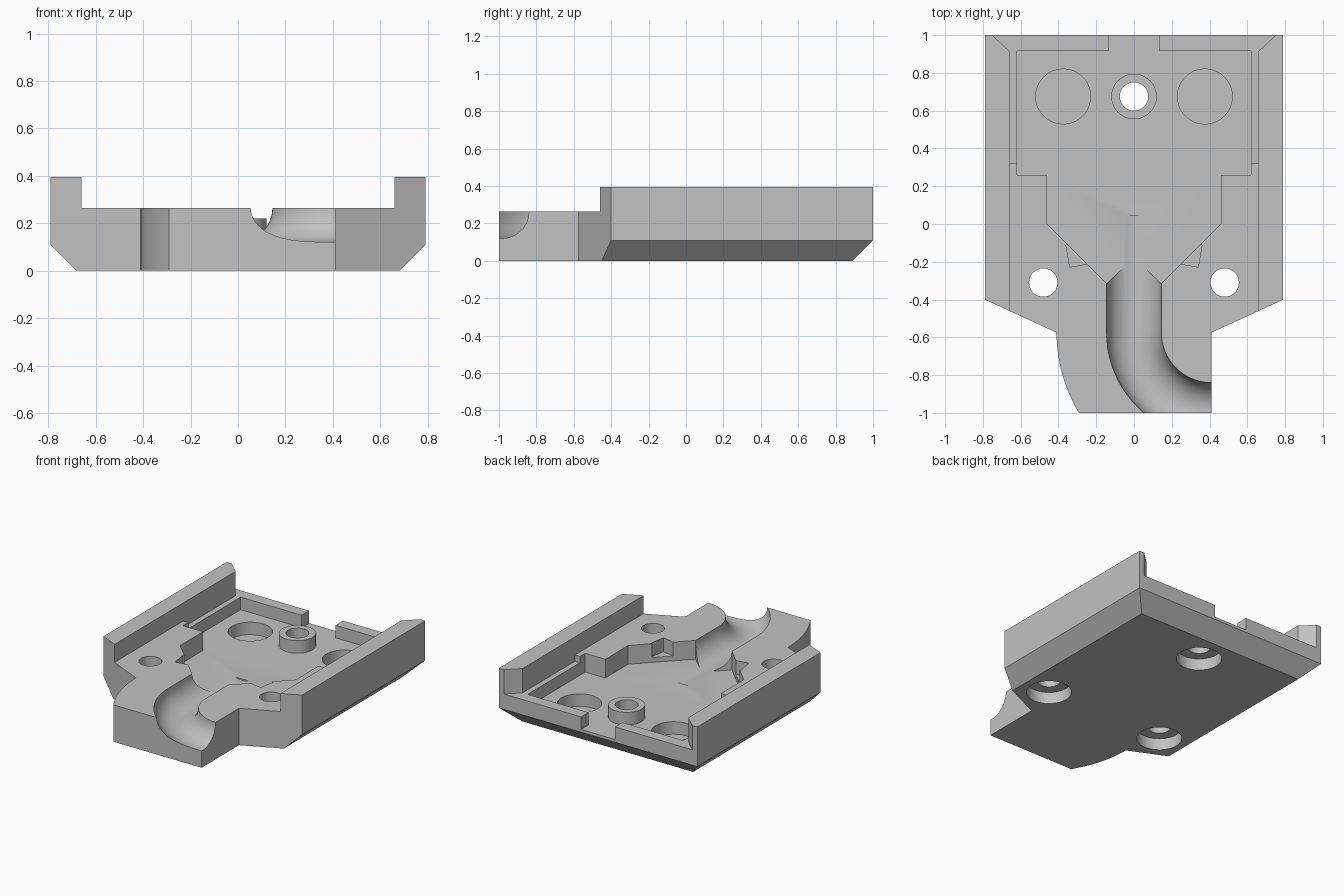
import bpy, bmesh, math
from mathutils import Vector

if "Cube" in bpy.data.objects:
    bpy.data.objects.remove(bpy.data.objects["Cube"])

RIM, LAND, RAIL, FLOOR = 0.22, 0.265, 0.395, 0.13
grey = bpy.data.materials.new("grey plastic")
grey.diffuse_color = (0.54, 0.54, 0.54, 1)
grey.use_nodes = True
grey.node_tree.nodes["Principled BSDF"].inputs["Base Color"].default_value = grey.diffuse_color


def make(name, bm):
    bmesh.ops.recalc_face_normals(bm, faces=bm.faces[:])
    me = bpy.data.meshes.new(name)
    bm.to_mesh(me)
    bm.free()
    me.materials.append(grey)
    ob = bpy.data.objects.new(name, me)
    bpy.context.scene.collection.objects.link(ob)
    return ob


def loft(name, rings):
    """Closed solid through matching rings of points."""
    bm = bmesh.new()
    vs = [[bm.verts.new(p) for p in r] for r in rings]
    n = len(vs[0])
    for a, b in zip(vs, vs[1:]):
        for i in range(n):
            j = (i + 1) % n
            bm.faces.new((a[i], a[j], b[j], b[i]))
    bm.faces.new(vs[0])
    bm.faces.new(vs[-1])
    return make(name, bm)


def prism(name, pts, z0, z1):
    return loft(name, [[(x, y, z) for x, y in pts] for z in (z0, z1)])


def disc(name, x, y, r, z0, z1, n=64):
    pts = [(x + r * math.cos(math.tau * i / n), y + r * math.sin(math.tau * i / n)) for i in range(n)]
    return prism(name, pts, z0, z1)


def mirrored(half):
    return half + [(-x, y) for x, y in reversed(half)]


def combine(body, tool, op='DIFFERENCE'):
    m = body.modifiers.new("cut", 'BOOLEAN')
    m.operation, m.solver, m.object = op, 'EXACT', tool
    dg = bpy.context.evaluated_depsgraph_get()
    me = bpy.data.meshes.new_from_object(body.evaluated_get(dg))
    body.modifiers.clear()
    body.data = me
    bpy.data.objects.remove(tool)


# Plan outline, with the curved flank of the spout
flank = []
for i in range(17):
    y = -0.575 - 0.425 * i / 16
    flank.append((0.41 - math.sqrt(0.82 ** 2 - (y + 0.575) ** 2), y))
plan = [(0.79, 1), (-0.79, 1), (-0.79, -0.4)] + flank + [(0.41, -1), (0.41, -0.575), (0.79, -0.4)]
body = prism("base_plate", plan, 0, RAIL)

# Channel cross-section with side rails and chamfered lower edges
section = mirrored([(0.68, 0), (0.79, 0.11), (0.79, RAIL), (0.66, RAIL), (0.66, LAND)])
section = [(x * 1.0, z) for x, z in section]
combine(body, loft("section", [[(x, y, z) for x, z in section] for y in (-1.2, 1.2)]), 'INTERSECT')

# Chamfer along the lower back edge
tri = [(0.87, -0.02), (1.05, -0.02), (1.05, 0.16)]
combine(body, loft("back_chamfer", [[(x, y, z) for y, z in tri] for x in (-1, 1)]))

# Lowered rim with flared rail ends
rim = mirrored([(0.66, 0.32), (0.66, 0.915), (0.75, 1.0), (0.75, 1.1)])
combine(body, prism("rim_cut", rim, RIM, 0.6))

# Main pocket with its opening at the back
pocket = mirrored([(0.055, -0.23), (0.145, -0.315), (0.46, 0), (0.46, 0.26),
                   (0.62, 0.26), (0.62, 0.915), (0.135, 0.915), (0.135, 1.1)])
combine(body, prism("pocket_cut", pocket, FLOOR, 0.6))

# Small notches in the slanted pocket walls
for s in (-1, 1):
    notch = [(s * 0.36, -0.11), (s * 0.34, -0.228), (s * 0.25, -0.212), (s * 0.25, -0.12)]
    combine(body, prism("notch_cut", notch, 0.165, 0.6))

# Half-round groove: straight run, then a bend out through the side
path = [(Vector((0, 0.045, LAND)), Vector((1, 0, 0)))]
for i in range(25):
    a = math.pi / 2 * i / 24
    d = Vector((math.cos(a), math.sin(a), 0))
    path.append((Vector((0.41, -0.575, LAND)) - 0.41 * d, d))
path.append((Vector((0.55, -0.985, LAND)), Vector((0, 1, 0))))
rings = []
for c, side in path:
    rings.append([c + 0.145 * (math.cos(math.tau * k / 48) * side
                               + math.sin(math.tau * k / 48) * Vector((0, 0, 1))) for k in range(48)])
combine(body, loft("groove_cut", rings))

# Round wells and screw boss
for s in (-1, 1):
    combine(body, disc("well_cut", s * 0.375, 0.675, 0.145, 0.04, 0.6))
combine(body, disc("screw_boss", 0, 0.675, 0.12, FLOOR - 0.02, RIM), 'UNION')

# Screw holes with counterbores underneath
for x, y in ((0, 0.675), (-0.48, -0.31), (0.48, -0.31)):
    combine(body, disc("counterbore_cut", x, y, 0.15, -0.1, 0.085))
    combine(body, disc("hole_cut", x, y, 0.075, -0.1, 0.6))

bpy.context.view_layer.objects.active = body
body.select_set(True)
bpy.ops.object.shade_smooth_by_angle(angle=math.radians(30))
